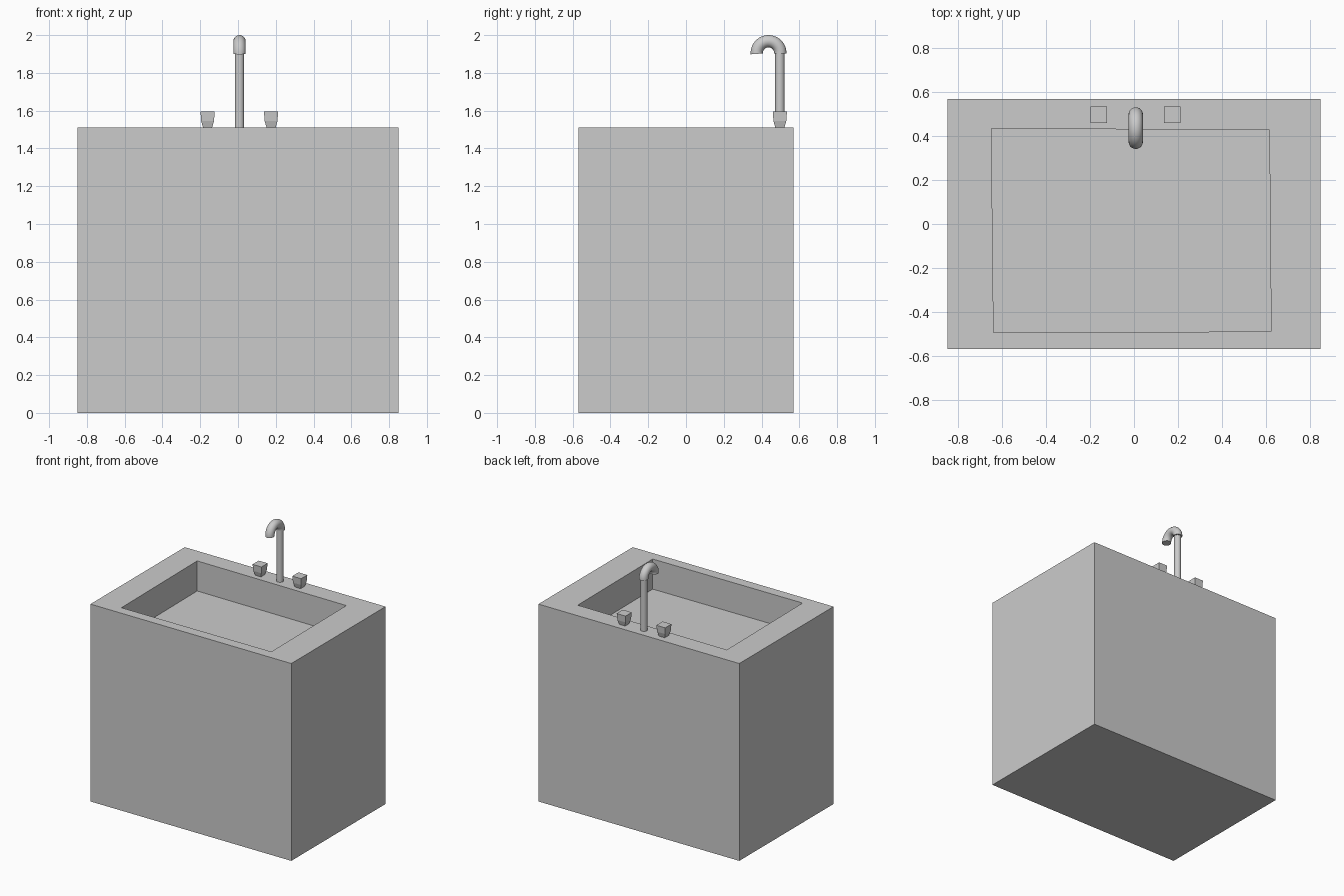
import bpy, bmesh
from math import sin, cos, pi, radians

if "Cube" in bpy.data.objects:
    bpy.data.objects.remove(bpy.data.objects["Cube"])


def loft(name, rings, smooth=False):
    """Skin equal-length rings of points and cap both ends."""
    bm = bmesh.new()
    loops = [[bm.verts.new(p) for p in ring] for ring in rings]
    for a, b in zip(loops, loops[1:]):
        for i in range(len(a)):
            j = (i + 1) % len(a)
            bm.faces.new((a[i], a[j], b[j], b[i]))
    bm.faces.new(loops[0][::-1])
    bm.faces.new(loops[-1])
    bmesh.ops.recalc_face_normals(bm, faces=bm.faces)
    mesh = bpy.data.meshes.new(name)
    bm.to_mesh(mesh)
    bm.free()
    ob = bpy.data.objects.new(name, mesh)
    bpy.context.collection.objects.link(ob)
    if smooth:
        bpy.context.view_layer.objects.active = ob
        ob.select_set(True)
        bpy.ops.object.shade_smooth_by_angle(angle=radians(40))
        ob.select_set(False)
    return ob


def rect(cx, cy, hx, hy, z):
    return [(cx + sx * hx, cy + sy * hy, z)
            for sx, sy in ((-1, -1), (1, -1), (1, 1), (-1, 1))]


# cabinet with a sunken, slightly skewed basin
def basin(z):
    return [(-0.64, -0.495, z), (0.625, -0.49, z), (0.617, 0.428, z), (-0.65, 0.435, z)]


TOP = 1.51
loft("sink_cabinet", [rect(0, 0, 0.85, 0.57, 0), rect(0, 0, 0.85, 0.57, TOP),
                      basin(TOP), basin(TOP - 0.23)])

# tapered tap handles
for side, x in (("left", -0.161), ("right", 0.175)):
    loft(side + "_handle", [rect(x, 0.497, h, h, z) for h, z in
                            ((0.024, TOP), (0.034, 1.545), (0.0375, 1.595))])

# faucet pipe
N = 32
FX = 0.008
turn = [2 * pi * i / N for i in range(N)]
loft("faucet_pipe", [[(FX + 0.025 * cos(a), 0.497 + 0.025 * sin(a), z) for a in turn]
                     for z in (TOP, 1.915)], True)

# hooked spout, swept along a half circle
R, r, cy, cz = 0.0625, 0.0325, 0.437, 1.905
rings = []
for k in range(25):
    t = radians(-2 + 186 * k / 24)
    rings.append([(FX + r * sin(a), cy + (R + r * cos(a)) * cos(t),
                   cz + (R + r * cos(a)) * sin(t)) for a in turn])
loft("faucet_spout", rings, True)
